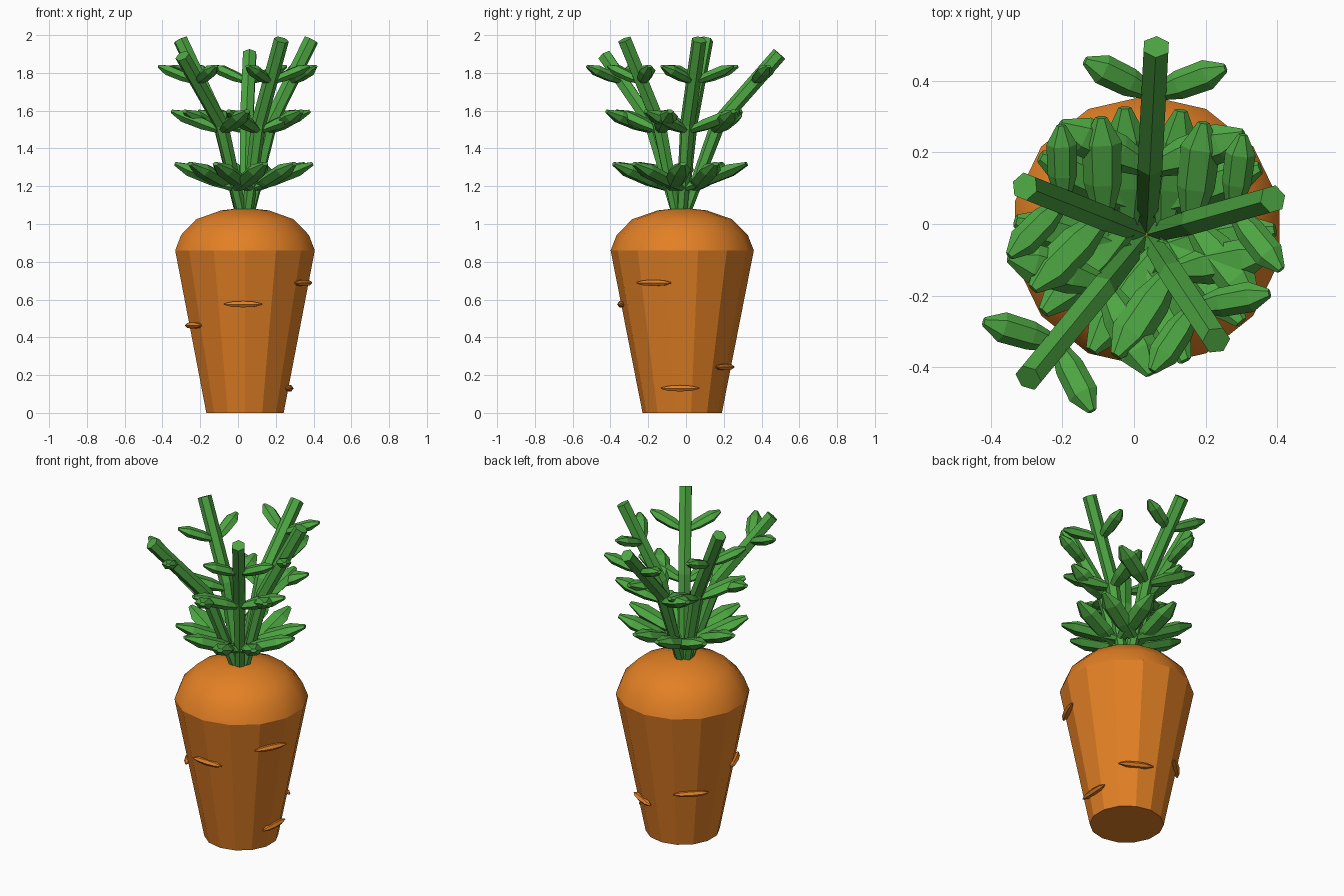
import bpy, bmesh, math
from mathutils import Vector

cube = bpy.data.objects.get("Cube")
if cube:
    bpy.data.objects.remove(cube)


def material(name, colour):
    m = bpy.data.materials.new(name)
    m.use_nodes = True
    m.diffuse_color = colour
    m.node_tree.nodes["Principled BSDF"].inputs["Base Color"].default_value = colour
    return m


ORANGE = material("carrot orange", (0.76, 0.215, 0.018, 1))
GREEN = material("leaf green", (0.075, 0.38, 0.055, 1))
UP = Vector((0, 0, 1))
CENTRE = Vector((0.037, -0.02, 0))


def polar(degrees):
    a = math.radians(degrees)
    return Vector((math.cos(a), math.sin(a), 0))


def loft(name, rings, mat):
    """Skin a list of equal-sized point rings and cap both ends."""
    bm = bmesh.new()
    loops = [[bm.verts.new(p) for p in ring] for ring in rings]
    n = len(loops[0])
    for a, b in zip(loops, loops[1:]):
        for i in range(n):
            j = (i + 1) % n
            bm.faces.new((a[i], a[j], b[j], b[i]))
    bm.faces.new(loops[0][::-1])
    bm.faces.new(loops[-1])
    bmesh.ops.recalc_face_normals(bm, faces=bm.faces)
    mesh = bpy.data.meshes.new(name)
    bm.to_mesh(mesh)
    bm.free()
    mesh.materials.append(mat)
    ob = bpy.data.objects.new(name, mesh)
    bpy.context.collection.objects.link(ob)
    return ob


def ellipse(c, u, v, sides, start=0):
    """Ring of points round c with half axes u and v."""
    ring = []
    for i in range(sides):
        d = polar(start + 360 * i / sides)
        ring.append(c + u * d.x + v * d.y)
    return ring


# Root: faceted cone with a smooth dome
X, Y = Vector((1, 0, 0)), Vector((0, 1, 0))
RIM = 0.86
profile = [(0.21, 0), (0.379, RIM), (0.347, 0.942), (0.265, 1.025),
           (0.13, 1.072), (0.03, 1.083)]
root = loft("root", [ellipse(CENTRE + UP * z, X * r, Y * r, 14, 90)
                     for r, z in profile], ORANGE)
for f in root.data.polygons:
    f.use_smooth = f.center.z > RIM

# Shallow creases lying on the skin: direction and height
for angle, z in [(-92, 0.575), (-26, 0.688), (-3, 0.13),
                 (62, 0.243), (135, 0.35), (204, 0.463)]:
    out, side = polar(angle), polar(angle + 90)
    radius = 0.21 + 0.169 * z / RIM
    c = CENTRE + out * (radius - 0.002) + UP * z
    rings = [ellipse(c + side * t * 0.1, out * w * 0.024, UP * w * 0.019, 6)
             for t, w in [(-1, 0.2), (-0.6, 0.8), (0, 1), (0.6, 0.8), (1, 0.2)]]
    loft("crease", rings, ORANGE)


# Leaf: flattened blade, widest past the middle
def leaf(base, direction, length, width, thick):
    side = direction.cross(UP).normalized()
    normal = side.cross(direction)
    outline = [(0, 0.45), (0.35, 0.95), (0.75, 1), (1, 0.3)]
    loft("leaf", [ellipse(base + direction * length * t, side * width * w,
                          normal * thick * w, 6) for t, w in outline], GREEN)


# Stalks bend outward and carry three pairs of leaves
tiers = [(1.185, 0.36, 0.4, 0.06, 0.037),
         (1.49, 0.3, 0.38, 0.056, 0.035),
         (1.75, 0.23, 0.4, 0.043, 0.03)]
HUB = Vector((0.035, -0.03, 1.06))
tips = [(0.062, 0.495, 1.9), (-0.295, -0.43, 1.89), (0.23, -0.325, 1.975),
        (0.388, 0.07, 1.975), (-0.305, 0.105, 1.975)]
for tip in map(Vector, tips):
    flat = Vector((tip.x - HUB.x, tip.y - HUB.y, 0))
    out = flat.normalized()
    start = HUB + out * 0.027
    mid = HUB + flat * 0.38 + UP * 0.47
    side = out.cross(UP)
    rings = []
    for p, along, r in [(start, UP, 0.03), (mid, tip - start, 0.04),
                        (tip, tip - mid, 0.04)]:
        rings.append(ellipse(p, side * r,
                             side.cross(along.normalized()) * r, 6, 30))
    loft("stalk", rings, GREEN)

    heading = math.degrees(math.atan2(out.y, out.x))
    for z, length, rise, width, thick in tiers:
        a, b = (start, mid) if z < mid.z else (mid, tip)
        base = a.lerp(b, (z - a.z) / (b.z - a.z))
        for turn in (-67, 67):
            d = (polar(heading + turn) + UP * rise).normalized()
            leaf(base, d, length, width, thick)
